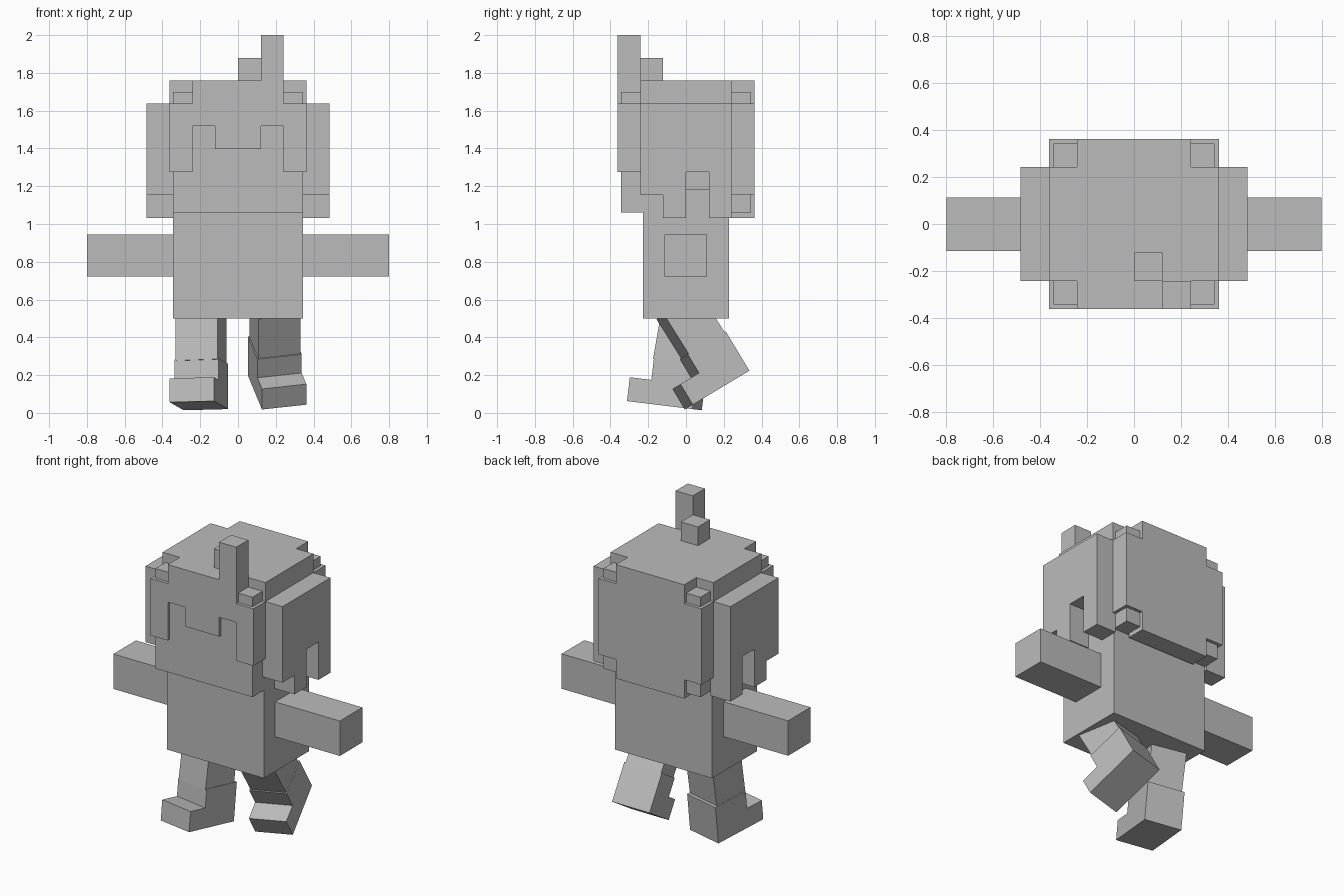
import bpy, bmesh, math
from mathutils import Matrix, Vector

if "Cube" in bpy.data.objects:
    bpy.data.objects.remove(bpy.data.objects["Cube"])

grey = bpy.data.materials.new("plain grey")
grey.diffuse_color = (0.5, 0.5, 0.5, 1)
grey.use_nodes = True
grey.node_tree.nodes["Principled BSDF"].inputs["Base Color"].default_value = grey.diffuse_color
U = 0.121            # hair block size
R = 3 * U            # hair outer radius


def finish(name, bm):
    bmesh.ops.recalc_face_normals(bm, faces=bm.faces)
    me = bpy.data.meshes.new(name)
    bm.to_mesh(me)
    bm.free()
    me.materials.append(grey)
    ob = bpy.data.objects.new(name, me)
    bpy.context.collection.objects.link(ob)
    return ob


def prism(name, outline, axis, a, b, mat=Matrix()):
    """Extrude a 2D outline (other two axes in order) along axis from a to b."""
    bm = bmesh.new()
    verts = []
    for p in outline:
        c = list(p)
        c.insert(axis, a)
        verts.append(bm.verts.new(c))
    face = bm.faces.new(verts)
    ext = bmesh.ops.extrude_face_region(bm, geom=[face])["geom"]
    shift = Vector((0, 0, 0))
    shift[axis] = b - a
    bmesh.ops.translate(bm, vec=shift,
                        verts=[v for v in ext if isinstance(v, bmesh.types.BMVert)])
    bm.transform(mat)
    return finish(name, bm)


def box(name, x0, x1, y0, y1, z0, z1, mat=Matrix()):
    return prism(name, [(x0, y0), (x1, y0), (x1, y1), (x0, y1)], 2, z0, z1, mat)


# Head, torso and arms
box("head", -.343, .343, -.343, .343, 1.062, 1.70)
box("torso", -.343, .343, -.227, .227, .5, 1.062)
for side, s in (("left", -1), ("right", 1)):
    x0, x1 = sorted((s * .34, s * .8))
    box(side + "_arm", x0, x1, -.115, .112, .722, .945)

# Hair cap
box("hair_cap", -R, R, -2 * U, 2 * U, 1.18, 1.76)

# Fringe with the tall lock
prism("hair_fringe", [
    (-R, 1.275), (-2 * U, 1.275), (-2 * U, 1.52), (-U, 1.52), (-U, 1.397),
    (U, 1.397), (U, 1.52), (2 * U, 1.52), (2 * U, 1.275), (R, 1.275),
    (R, 1.639), (2 * U, 1.639), (2 * U, 2.0), (U, 2.0), (U, 1.76),
    (-2 * U, 1.76), (-2 * U, 1.639), (-R, 1.639)], 1, -R, -2 * U)
box("hair_short_lock", 0, U, -2 * U, -U, 1.76, 1.88)

# Back of the hair, with cut corners
prism("hair_back", [
    (-R, 1.154), (-2 * U, 1.154), (-2 * U, 1.033), (2 * U, 1.033),
    (2 * U, 1.154), (R, 1.154), (R, 1.639), (2 * U, 1.639),
    (2 * U, 1.76), (-2 * U, 1.76), (-2 * U, 1.639), (-R, 1.639)], 1, 2 * U, R)

# Side hair with a notch over each ear
side_outline = [
    (-2 * U, 1.154), (-U, 1.154), (-U, 1.033), (0, 1.033), (0, 1.275),
    (U, 1.275), (U, 1.033), (2 * U, 1.033), (2 * U, 1.639), (-2 * U, 1.639)]
for side, s in (("left", -1), ("right", 1)):
    prism(side + "_hair_side", side_outline, 0, s * .343, s * 4 * U)


# Legs: thigh plus an L-shaped shin and boot, turned outwards and swinging
def leg(side, x, yaw, thigh_pitch, shin_pitch, knee, shift):
    turn = Matrix.Rotation(math.radians(yaw), 4, 'Z')
    swing = Matrix.Rotation(math.radians(thigh_pitch), 4, 'X')
    hip = Matrix.Translation((x, 0, .5))
    h = .1135
    box(side + "_thigh", -h, h, -h, h, -knee - .01, .08, hip @ swing @ turn)
    joint = hip @ swing @ Vector((0, 0, -knee)) + Vector((0, shift, 0))
    m = (Matrix.Translation(joint)
         @ Matrix.Rotation(math.radians(shin_pitch), 4, 'X') @ turn)
    b = .12
    prism(side + "_shin_and_boot", [
        (b, 0), (-b, 0), (-b, -.115), (-.237, -.115), (-.237, -.242), (b, -.242)],
        0, -b, b, m)


leg("left", -.195, -12, -10, -7, .232, .012)
leg("right", .195, 12, 32, 31, .168, 0)
